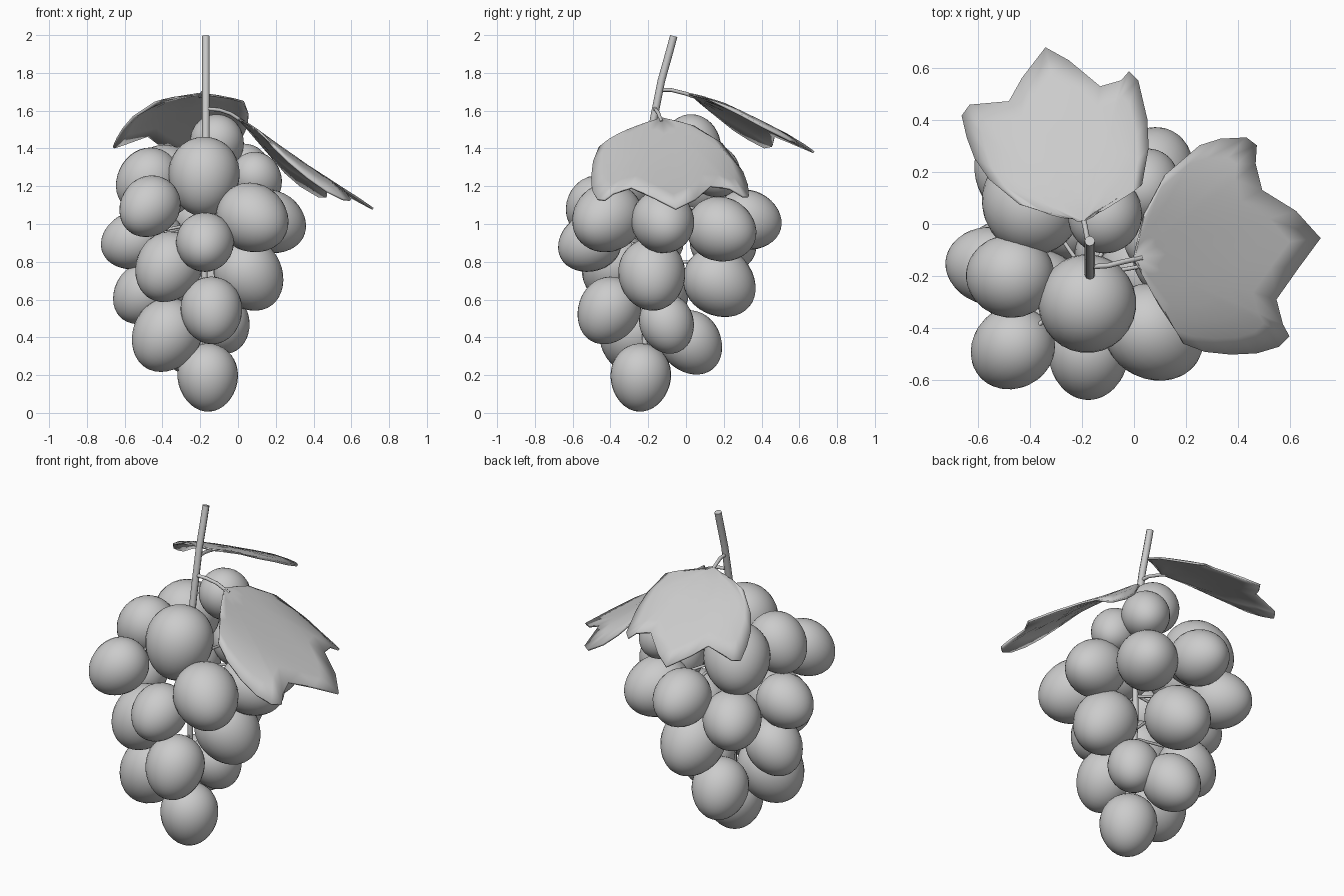
import bpy, bmesh
from mathutils import Vector

if "Cube" in bpy.data.objects:
    bpy.data.objects.remove(bpy.data.objects["Cube"])


def finish(ob, angle=None):
    bpy.context.collection.objects.link(ob)
    bpy.ops.object.select_all(action='DESELECT')
    ob.select_set(True)
    bpy.context.view_layer.objects.active = ob
    if angle:
        bpy.ops.object.shade_smooth_by_angle(angle=angle)
    else:
        bpy.ops.object.convert(target='MESH')
    return ob


def add_mesh(name, bm, angle):
    me = bpy.data.meshes.new(name)
    bm.to_mesh(me)
    bm.free()
    return finish(bpy.data.objects.new(name, me), angle)


def tube(name, pts, radius):
    cu = bpy.data.curves.new(name, 'CURVE')
    cu.dimensions = '3D'
    cu.bevel_depth = radius
    cu.bevel_resolution = 2
    cu.use_fill_caps = True
    sp = cu.splines.new('POLY')
    sp.points.add(len(pts) - 1)
    for p, co in zip(sp.points, pts):
        p.co = (*co, 1)
    finish(bpy.data.objects.new(name, cu))


def grape(name, c, r):
    # egg stretched along the direction it hangs from the stalk
    c = Vector(c)
    lift = 0.15 if 0.85 < c.z < 1.06 else 0.32
    d = (c - Vector((-0.17, -0.22, c.z + lift))).normalized()
    rot = d.to_track_quat('Z', 'Y')
    bm = bmesh.new()
    bmesh.ops.create_uvsphere(bm, u_segments=28, v_segments=18, radius=1)
    for v in bm.verts:
        p = v.co.z
        w = r * (1 - 0.07 * p)
        v.co = c + rot @ Vector((v.co.x * w, v.co.y * w, p * r * 1.13))
    add_mesh(name, bm, 1.0)
    # short stalk, hidden among the grapes
    if c.z < 1.1:
        tube(name + "_stalk", [(-0.18, -0.2, c.z + 0.1), c - d * r], 0.008)


def leaf(name, base, tip, outline, profile, k):
    # fan of rings from the base, drooping along the midrib and at the side edges
    base, axis = Vector(base), (Vector(tip) - Vector(base)).normalized()
    length = (Vector(tip) - base).length

    def height(p):
        q = p - base
        s = max(0, min(1, q.dot(axis) / length)) * (len(profile) - 1)
        i = min(int(s), len(profile) - 2)
        z = profile[i] + (profile[i + 1] - profile[i]) * (s - i)
        side = q.x * axis.y - q.y * axis.x
        return z - k * side ** 4

    bm = bmesh.new()
    n = 6
    root = bm.verts.new((*base, height(base)))
    rows = []
    for o in outline:
        row = [root]
        for j in range(1, n + 1):
            p = base.lerp(Vector(o), j / n)
            row.append(bm.verts.new((*p, height(p))))
        rows.append(row)
    for a, b in zip(rows, rows[1:]):
        bm.faces.new((root, a[1], b[1]))
        for j in range(1, n):
            bm.faces.new((a[j], a[j + 1], b[j + 1], b[j]))
    bmesh.ops.recalc_face_normals(bm, faces=bm.faces)
    ob = add_mesh(name, bm, 0.5)
    mod = ob.modifiers.new("thickness", 'SOLIDIFY')
    mod.thickness = 0.012
    mod.offset = 0


# grapes: centre and radius
grapes = [
    (-0.18, -0.31, 1.25, .188), (-0.47, -0.48, 1.09, .155), (-0.175, -0.51, .90, .153),
    (0.08, -0.42, 1.03, .18), (-0.37, -0.38, .77, .173), (-0.14, -0.41, .54, .163),
    (-0.16, -0.24, .187, .16), (-0.38, -0.28, .41, .18), (-0.48, -0.20, 1.23, .16),
    (-0.56, -0.16, .91, .15), (-0.50, -0.14, .63, .155), (0.06, -0.18, .73, .177),
    (0.18, -0.12, 1.01, .165), (0.10, -0.05, 1.24, .13), (-0.11, 0.04, 1.425, .142),
    (-0.08, -0.10, .47, .143), (-0.40, 0.08, 1.22, .185), (-0.45, 0.20, .90, .163),
    (-0.20, 0.33, 1.02, .158), (0.06, 0.19, .97, .17), (-0.17, 0.18, .69, .178),
    (-0.25, 0.03, .37, .158), (0.04, 0.15, 1.28, .135),
]
for i, (x, y, z, r) in enumerate(grapes):
    grape(f"grape_{i + 1}", (x, y, z), r)

# main stem, inner stalk and leaf stalks
tube("main_stem", [(-.17, -.2, 1.4), (-.17, -.17, 1.56), (-.17, -.13, 1.76), (-.17, -.085, 1.92), (-.17, -.065, 1.995)], .02)
tube("inner_stalk", [(-.17, -.2, 1.42), (-.18, -.2, .9), (-.17, -.22, .3)], .016)
tube("right_leaf_stalk", [(-.17, -.165, 1.61), (-.1, -.16, 1.605), (-.04, -.145, 1.585), (.03, -.13, 1.54)], .01)
tube("back_leaf_stalk", [(-.17, -.14, 1.71), (-.175, -.08, 1.71), (-.19, 0, 1.69), (-.2, .04, 1.675)], .01)

# leaves: outlines in plan
leaf("right_leaf", (0, -.13), (.715, -.055),
     [(.02, -.04), (.04, .04), (.12, .19), (.25, .3), (.33, .325), (.43, .33), (.47, .3), (.465, .23),
      (.49, .13), (.62, .05), (.715, -.055), (.63, -.17), (.545, -.29), (.57, -.385),
      (.595, -.43), (.555, -.47), (.47, -.495), (.37, -.5), (.27, -.49), (.19, -.46), (.1, -.31), (.04, -.2)],
     [1.56, 1.43, 1.305, 1.19, 1.08], 3)
leaf("back_leaf", (-.195, .01), (-.34, .677),
     [(-.24, .03), (-.34, .045), (-.44, .075), (-.555, .17), (-.61, .25), (-.64, .33), (-.66, .415),
      (-.63, .457), (-.48, .47), (-.43, .56), (-.34, .677), (-.25, .627), (-.13, .527),
      (-.05, .55), (-.02, .585), (.015, .55), (.05, .4), (.055, .29), (.03, .15), (-.055, .1), (-.15, .04)],
     [1.69, 1.635, 1.555, 1.47, 1.38], 4)
